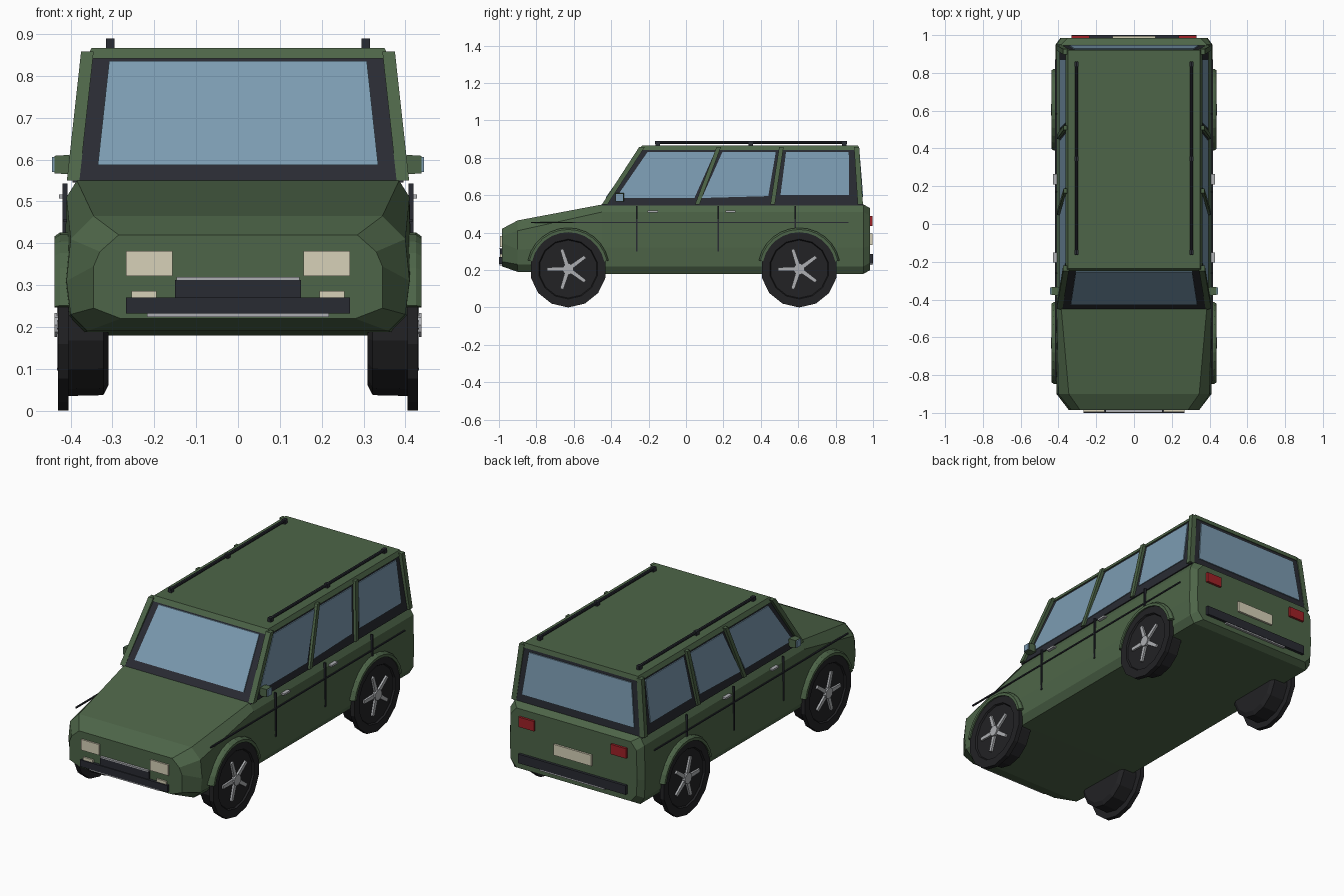
import bpy, bmesh
from math import sin, cos, pi, radians
from mathutils import Vector

if "Cube" in bpy.data.objects:
    bpy.data.objects.remove(bpy.data.objects["Cube"])

def material(name, *c):
    m = bpy.data.materials.new(name)
    m.diffuse_color = (*c, 1)
    m.use_nodes = True
    m.node_tree.nodes["Principled BSDF"].inputs["Base Color"].default_value = m.diffuse_color
    return m

GREEN = material("paint", 0.075, 0.13, 0.065)
DARK = material("dark_trim", 0.022, 0.024, 0.032)
TIRE = material("rubber", 0.016, 0.016, 0.018)
GLASS = material("glass", 0.2, 0.33, 0.44)
METAL = material("metal", 0.42, 0.43, 0.45)
LAMP = material("lamp", 0.68, 0.64, 0.48)
RED = material("tail_red", 0.35, 0.015, 0.02)
SIDES = (("right", 1), ("left", -1))

def build(name, verts, faces, mat):
    bm = bmesh.new()
    vs = [bm.verts.new(v) for v in verts]
    for f in faces:
        bm.faces.new([vs[i] for i in f])
    bmesh.ops.remove_doubles(bm, verts=bm.verts, dist=1e-5)
    bmesh.ops.recalc_face_normals(bm, faces=bm.faces)
    me = bpy.data.meshes.new(name)
    bm.to_mesh(me)
    bm.free()
    me.materials.append(mat)
    ob = bpy.data.objects.new(name, me)
    bpy.context.collection.objects.link(ob)
    return ob

def loft(name, rings, mat):
    n = len(rings[0])
    faces = [(k*n + i, k*n + (i+1) % n, (k+1)*n + (i+1) % n, (k+1)*n + i)
             for k in range(len(rings) - 1) for i in range(n)]
    faces += [tuple(range(n)), tuple(range((len(rings)-1)*n, len(rings)*n))]
    return build(name, [p for r in rings for p in r], faces, mat)

def panel(name, pts, offset, mat):
    return loft(name, [pts, [Vector(p) + Vector(offset) for p in pts]], mat)

def box(name, x, y, z, mat):
    a = [(x[0], y[0], z[0]), (x[1], y[0], z[0]), (x[1], y[0], z[1]), (x[0], y[0], z[1])]
    return panel(name, a, (0, y[1] - y[0], 0), mat)

def beam(name, p, q, w, d, mat):
    # upright bar, w wide across x and d deep along y
    sq = [(-w/2, -d/2, 0), (w/2, -d/2, 0), (w/2, d/2, 0), (-w/2, d/2, 0)]
    return loft(name, [[Vector(c) + Vector(s) for s in sq] for c in (p, q)], mat)

# Lower body: half cross-sections (x, z) along y
full = [(.385, .18), (.41, .22), (.415, .32), (.41, .51), (.385, .55)]
sections = [
    (-.985, [(.28, .22), (.345, .245), (.345, .345), (.33, .38), (.285, .42)]),
    (-.90, [(.36, .19), (.40, .23), (.41, .31), (.40, .41), (.345, .465)]),
    (-.45, full), (.95, full),
    (.985, [(.35, .2), (.385, .24), (.39, .33), (.385, .49), (.35, .53)])]
loft("body", [[(x, y, z) for x, z in h] + [(-x, y, z) for x, z in reversed(h)]
              for y, h in sections], GREEN)

# Cabin planes as functions of height
def t(z): return (z - .55) / .305
def side_x(z): return .395 - .04 * t(z)
def front_y(z): return -.45 + .215 * t(z)
def back_y(z): return .945 - .025 * t(z)

loft("cabin", [[(side_x(z), front_y(z), z), (side_x(z), back_y(z), z),
                (-side_x(z), back_y(z), z), (-side_x(z), front_y(z), z)] for z in (.545, .855)], DARK)
loft("roof", [[(.362, -.25, .842), (.362, .925, .842), (-.362, .925, .842), (-.362, -.25, .842)],
              [(.35, -.235, .867), (.35, .92, .867), (-.35, .92, .867), (-.35, -.235, .867)]], GREEN)

# Front and rear glass
panel("windshield", [(x, front_y(z) - .006, z) for x, z in
      ((-.335, .587), (.335, .587), (.308, .835), (-.308, .835))], (0, .01, 0), GLASS)
panel("rear_window", [(x, back_y(z) + .006, z) for x, z in
      ((-.345, .59), (.345, .59), (.315, .825), (-.315, .825))], (0, -.01, 0), GLASS)

windows = {"front": ((-.375, .585), (-.205, .832), (.155, .832), (.045, .585)),
           "middle": ((.085, .585), (.195, .832), (.48, .832), (.44, .595)),
           "rear": ((.505, .6), (.535, .832), (.87, .832), (.872, .6))}
pillars = {"a": (-.435, -.235, .03), "b": (.06, .175, .024),
           "c": (.463, .51, .024), "d": (.932, .912, .028)}
WHEEL_Z, R, N = .205, .205, 14
wheels = {"front": -.63, "rear": .605}

for side, s in SIDES:
    # Side windows and pillars
    for n, pts in windows.items():
        panel(f"{n}_window_{side}", [(s*(side_x(z) + .005), y, z) for y, z in pts],
              (-s*.01, 0, 0), GLASS)
    for n, (y0, y1, d) in pillars.items():
        inset = 0 if n in "ad" else .002
        beam(f"{n}_pillar_{side}", (s*(.394 - inset), y0, .55), (s*(.36 - inset), y1, .858),
             .03, d, GREEN)

    # Wheels, spokes and arch flares
    for n, cy in wheels.items():
        prof = [(.31, .145), (.322, .168), (.405, .17), (.405, R), (.43, R),
                (.43, .16), (.421, .155)]
        rings = [[(s*x, cy + r*sin(2*pi*i/N), WHEEL_Z - r*cos(2*pi*i/N)) for i in range(N)]
                 for x, r in prof]
        loft(f"{n}_tire_{side}", rings, TIRE)
        for k in range(5):
            a = pi + k*2*pi/5
            u, v = Vector((0, cos(a), sin(a))), Vector((0, -sin(a), cos(a)))
            c = Vector((s*.42, cy, WHEEL_Z))
            panel(f"{n}_spoke_{k + 1}_{side}",
                  [c + u*.015 + v*.012, c + u*.112 + v*.009, c + u*.112 - v*.009, c + u*.015 - v*.012],
                  (s*.012, 0, 0), METAL)
        panel(f"{n}_hub_{side}", [(s*.42, cy + .03*cos(i*pi/5), WHEEL_Z + .03*sin(i*pi/5))
                                  for i in range(10)], (s*.019, 0, 0), METAL)
        arc = []
        for i in range(13):
            a = radians(12 + 13*i)
            arc.append([(s*x, cy + r*cos(a), WHEEL_Z + r*sin(a))
                        for x, r in ((.395, .197), (.438, .197), (.438, .212), (.425, .221), (.395, .221))])
        loft(f"{n}_arch_{side}", arc, GREEN)

    # Door seams, crease strip and handles
    xs = sorted((s*.408, s*.419))
    for i, (y, z0) in enumerate(((-.262, .3), (.172, .3), (.583, .4))):
        box(f"door_seam_{i + 1}_{side}", xs, (y - .004, y + .004), (z0, .543), DARK)
    box(f"crease_strip_{side}", sorted((s*.409, s*.417)), (-.83, .87), (.451, .458), DARK)
    for i, y in enumerate((-.178, .237)):
        box(f"door_handle_{i + 1}_{side}", sorted((s*.408, s*.428)), (y - .027, y + .027), (.507, .517), METAL)

    # Door mirror
    loft(f"mirror_{side}", [[(s*x, -.355 + a*h, .588 + b*h) for a, b in ((-1, -1), (1, -1), (1, 1), (-1, 1))]
                            for x, h in ((.385, .014), (.405, .023), (.438, .021))], GREEN)
    box(f"mirror_glass_{side}", sorted((s*.436, s*.445)), (-.373, -.337), (.57, .606), GLASS)

    # Roof rail and its feet
    rail = [[(s*.305 + .008*cos(i*pi/4), y, .882 + .008*sin(i*pi/4)) for i in range(8)] for y in (-.165, .86)]
    loft(f"roof_rail_{side}", rail, DARK)
    for i, y in enumerate((-.15, .345, .845)):
        box(f"rail_foot_{i + 1}_{side}", (s*.305 - .01, s*.305 + .01), (y - .012, y + .012), (.86, .889), DARK)

    # Lamps
    box(f"headlight_{side}", sorted((s*.157, s*.268)), (-.994, -.95), (.322, .381), LAMP)
    box(f"fog_lamp_{side}", sorted((s*.195, s*.255)), (-.994, -.95), (.268, .286), LAMP)
    box(f"tail_light_{side}", sorted((s*.235, s*.33)), (.96, .998), (.435, .49), RED)

# Front trim
box("grille", (-.15, .15), (-.995, -.95), (.268, .312), DARK)
box("grille_strip", (-.147, .147), (-.998, -.95), (.312, .319), METAL)
box("front_bumper", (-.268, .268), (-1, -.95), (.232, .27), DARK)
box("front_skid_strip", (-.218, .218), (-.996, -.94), (.224, .232), METAL)

# Rear trim
box("rear_plate", (-.115, .115), (.96, .996), (.335, .395), LAMP)
box("rear_bumper", (-.33, .33), (.95, 1), (.235, .285), DARK)
box("rear_skid_strip", (-.2, .2), (.94, .998), (.227, .237), METAL)
